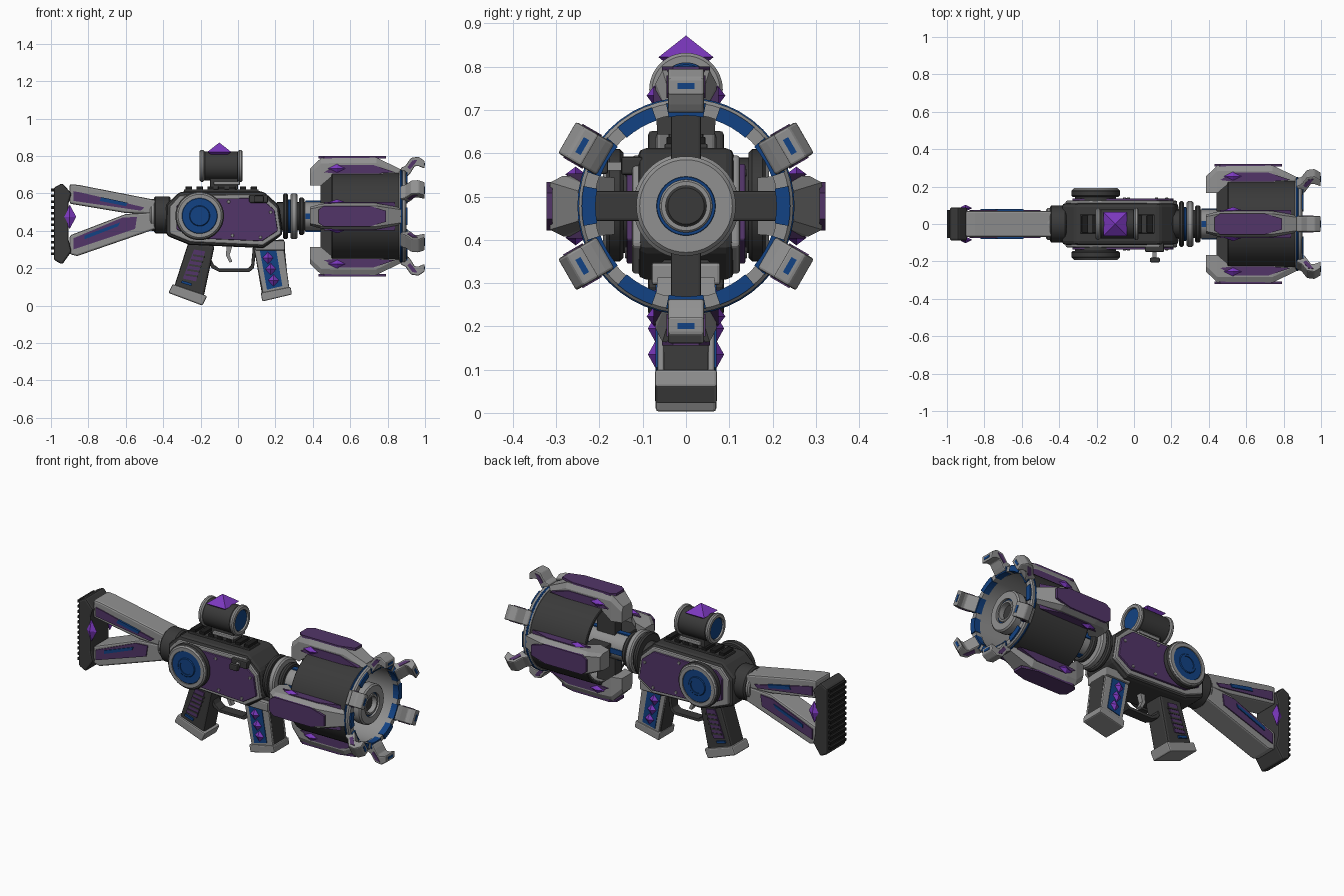
import bpy, bmesh, math

if "Cube" in bpy.data.objects:
    bpy.data.objects.remove(bpy.data.objects["Cube"])

CZ = 0.478  # height of the barrel axis

def mat(name, c):
    m = bpy.data.materials.new(name)
    m.diffuse_color = (*c, 1)
    m.use_nodes = True
    m.node_tree.nodes["Principled BSDF"].inputs["Base Color"].default_value = m.diffuse_color
    return m

DARK = mat("dark_metal", (0.042, 0.042, 0.042))
GREY = mat("grey_metal", (0.28, 0.28, 0.28))
PURPLE = mat("purple_panel", (0.085, 0.036, 0.14))
GEM = mat("bright_crystal", (0.2, 0.04, 0.52))
BLUE = mat("blue_glow", (0.006, 0.055, 0.23))
BLACK = mat("black_rubber", (0.012, 0.012, 0.012))

def finish(bm, name, m, bevel=0, smooth=None):
    bmesh.ops.remove_doubles(bm, verts=bm.verts, dist=1e-5)
    bmesh.ops.recalc_face_normals(bm, faces=bm.faces)
    me = bpy.data.meshes.new(name)
    bm.to_mesh(me)
    bm.free()
    me.materials.append(m)
    ob = bpy.data.objects.new(name, me)
    bpy.context.collection.objects.link(ob)
    if smooth:
        me.shade_smooth()
        me.set_sharp_from_angle(angle=math.radians(smooth))
    if bevel:
        b = ob.modifiers.new("bevel", 'BEVEL')
        b.width, b.segments, b.limit_method = bevel, 2, 'ANGLE'
        b.angle_limit = math.radians(40)
    return ob

def loft(name, rings, m, bevel=0):
    bm = bmesh.new()
    vs = [[bm.verts.new(p) for p in r] for r in rings]
    n = len(vs[0])
    for a, b in zip(vs, vs[1:]):
        for i in range(n):
            bm.faces.new((a[i], a[(i + 1) % n], b[(i + 1) % n], b[i]))
    bm.faces.new(vs[0])
    bm.faces.new(vs[-1])
    return finish(bm, name, m, bevel)

def prism(name, pts, a, b, m, axis='y', bevel=0):
    """Extrude a profile along an axis from a to b."""
    f = {'x': lambda p, d: (d, p[0], p[1]), 'y': lambda p, d: (p[0], d, p[1]),
         'z': lambda p, d: (p[0], p[1], d)}[axis]
    return loft(name, [[f(p, d) for p in pts] for d in (a, b)], m, bevel)

def box(name, x, y, z, m, bevel=0):
    return prism(name, [(x[0], z[0]), (x[1], z[0]), (x[1], z[1]), (x[0], z[1])], y[0], y[1], m, 'y', bevel)

def lathe(name, prof, m, c=(0, 0, CZ), axis='x', n=48):
    """Revolve a closed (distance, radius) profile."""
    bm = bmesh.new()
    rows = []
    for k in range(n):
        t = 2 * math.pi * k / n
        u, v = math.cos(t), math.sin(t)
        rows.append([bm.verts.new((d, r * u, r * v) if axis == 'x' else (r * u, d, r * v)) for d, r in prof])
    for k in range(n):
        a, b = rows[k], rows[(k + 1) % n]
        for i in range(len(prof)):
            j = (i + 1) % len(prof)
            if prof[i][1] or prof[j][1]:
                bm.faces.new((a[i], a[j], b[j], b[i]))
    ob = finish(bm, name, m, 0, 35)
    ob.location = c
    return ob

def tube(name, a, b, r0, r1, m, **k):
    c = min(0.008, abs(b - a) * 0.3, (r1 - r0) * 0.3)
    s = c if b > a else -c
    return lathe(name, [(a, r0), (a, r1 - c), (a + s, r1), (b - s, r1), (b, r1 - c), (b, r0)], m, **k)

def gem(name, c, r):
    bm = bmesh.new()
    for i in range(3):
        for s in (-1, 1):
            bm.verts.new([s * r[i] if j == i else 0 for j in range(3)])
    bmesh.ops.convex_hull(bm, input=bm.verts)
    ob = finish(bm, name, GEM)
    ob.location = c
    return ob

def around(ob, a):
    """Place a part built at the top of the barrel at angle a about its axis."""
    x, y, z = ob.location
    ob.location = (x, y * math.cos(a) - z * math.sin(a), CZ + y * math.sin(a) + z * math.cos(a))
    ob.rotation_euler.x = a

# Butt plate with ridges
prism("butt_plate", [(-.985, .63), (-.94, .655), (-.89, .60), (-.905, .55), (-.905, .35), (-.89, .29),
                     (-.94, .22), (-.985, .245)], -.088, .088, DARK, bevel=.01)
for i in range(12):
    z = .27 + i * .031
    box("butt_ridge", (-1, -.98), (-.075, .075), (z, z + .014), BLACK)

# Stock struts
prism("stock_upper_strut", [(-.90, .65), (-.85, .645), (-.44, .565), (-.44, .49), (-.60, .495), (-.90, .545)],
      -.07, .07, GREY, bevel=.01)
prism("stock_lower_strut", [(-.90, .275), (-.86, .265), (-.44, .41), (-.44, .50), (-.60, .49), (-.90, .375)],
      -.07, .07, GREY, bevel=.01)
tube("stock_collar", -.45, -.36, 0, .098, DARK, c=(0, 0, .485))
tube("stock_socket", -.47, -.44, 0, .085, GREY, c=(0, 0, .485))

# Parts on both flanks
for s in (-1, 1):
    def plate(name, pts, a, b, m, bevel=0):
        return prism(name, pts, s * a, s * b, m, 'y', bevel)
    plate("stock_upper_panel", [(-.88, .612), (-.84, .605), (-.5, .525), (-.52, .508), (-.88, .56)], .068, .076, PURPLE)
    plate("stock_upper_light", [(-.73, .58), (-.59, .55), (-.6, .532), (-.74, .56)], .07, .081, BLUE)
    plate("stock_lower_panel", [(-.88, .30), (-.55, .41), (-.54, .475), (-.62, .47), (-.88, .36)], .068, .076, PURPLE)
    plate("stock_lower_light", [(-.82, .355), (-.64, .425), (-.63, .445), (-.82, .375)], .07, .081, BLUE)
    gem("butt_crystal", (-.90, s * .085, .475), (.035, .018, .065))
    # receiver side
    plate("receiver_trim", [(-.365, .53), (-.31, .59), (.135, .595), (.212, .52), (.232, .385), (.133, .322),
                            (-.255, .34), (-.365, .385)], .095, .125, GREY, .008)
    plate("receiver_panel", [(-.29, .572), (.12, .575), (.195, .512), (.213, .40), (.128, .345), (-.24, .36),
                             (-.33, .41), (-.33, .53)], .12, .137, PURPLE, .004)
    for x, z in ((.175, .50), (-.03, .375), (.12, .365), (-.05, .555)):
        tube("screw", s * .135, s * .141, 0, .009, GREY, c=(x, 0, z), axis='y', n=10)
    # round side disc
    D = dict(c=(-.205, 0, .48), axis='y')
    tube("disc_hub", s * .10, s * .16, 0, .11, DARK, **D)
    tube("disc_rim", s * .145, s * .185, 0, .13, DARK, **D)
    tube("disc_ring", s * .17, s * .192, .095, .122, GREY, **D)
    tube("disc_lens", s * .17, s * .188, 0, .098, BLUE, **D)
    tube("disc_inner_ring", s * .18, s * .193, .04, .055, BLUE, **D)
    # grip side
    plate("grip_panel", [(-.235, .30), (-.175, .29), (-.225, .13), (-.295, .145)], .055, .066, PURPLE)
    for i in range(5):
        x, z = -.205 - i * .01, .275 - i * .026
        plate("grip_slot", [(x - .035, z), (x + .03, z - .01), (x + .028, z - .02), (x - .037, z - .01)], .06, .069, DARK)
    plate("grip_light", [(-.30, .135), (-.245, .118), (-.25, .105), (-.305, .122)], .055, .069, BLUE)
    # magazine side
    plate("magazine_frame", [(.085, .31), (.24, .345), (.275, .09), (.135, .055)], .05, .066, GREY, .006)
    plate("magazine_window", [(.117, .295), (.203, .305), (.237, .105), (.155, .085)], .06, .07, BLUE)
    for x, z in ((.16, .255), (.175, .195), (.19, .135)):
        gem("magazine_crystal", (x, s * .068, z), (.032, .02, .036))

# Receiver
prism("receiver_body", [(-.385, .54), (-.31, .61), (.135, .612), (.22, .535), (.24, .38), (.135, .308),
                        (-.26, .325), (-.385, .375)], -.112, .112, DARK, bevel=.02)
box("top_rail", (-.29, .11), (-.05, .05), (.60, .622), DARK, .004)
for i in range(7):
    x = -.28 + i * .058
    box("rail_tooth", (x, x + .034), (-.045, .045), (.615, .638), BLACK, .003)
box("charging_block", (.06, .16), (-.15, -.10), (.55, .592), DARK, .006)
box("charging_stem", (.1, .12), (-.19, -.12), (.56, .58), GREY)
box("charging_knob", (.085, .138), (-.205, -.18), (.552, .588), DARK, .006)

# Scope
S = dict(c=(0, 0, .747))
box("scope_mount", (-.15, .0), (-.04, .04), (.62, .69), DARK, .006)
box("scope_clamp", (-.13, .01), (-.055, .055), (.645, .665), GREY, .005)
tube("scope_body", -.185, .005, 0, .078, DARK, **S)
for a, b in ((-.205, -.18), (0, .025)):
    tube("scope_rim", a, b, .062, .085, GREY, **S)
tube("scope_lens", -.197, .017, 0, .066, BLUE, **S)
gem("scope_crystal", (-.1, 0, .822), (.09, .09, .05)).rotation_euler.z = math.pi / 4

# Grip, trigger and magazine
prism("grip", [(-.265, .34), (-.125, .32), (-.185, .04), (-.345, .09)], -.06, .06, DARK, bevel=.012)
prism("grip_base", [(-.372, .068), (-.19, 0), (-.165, .052), (-.35, .115)], -.07, .07, GREY, bevel=.008)
prism("trigger_guard", [(-.17, .25), (-.14, .2), (-.10, .18), (.06, .18), (.085, .20), (.1, .32), (.08, .32),
                        (.07, .215), (.05, .198), (-.1, .198), (-.13, .22), (-.15, .26)], -.03, .03, DARK, bevel=.004)
prism("trigger", [(-.06, .32), (-.03, .32), (-.045, .27), (-.03, .235), (-.045, .23), (-.065, .27)], -.015, .015, GREY)
prism("magazine", [(.08, .34), (.245, .355), (.272, .085), (.13, .05)], -.055, .055, DARK, bevel=.006)
box("magazine_well", (.09, .25), (-.08, .08), (.295, .348), GREY, .008)
prism("magazine_base", [(.13, .022), (.288, .06), (.282, .1), (.122, .068)], -.072, .072, GREY, bevel=.006)

# Neck and inner barrel
tube("neck_core", .2, .42, 0, .075, DARK)
tube("neck_ring_rear", .24, .268, 0, .122, DARK)
tube("neck_glow", .262, .285, 0, .09, BLUE)
tube("neck_ring_grey", .28, .318, 0, .122, GREY)
tube("neck_ring_front", .325, .355, 0, .1, DARK)
tube("inner_barrel", .35, .84, 0, .078, GREY)
tube("muzzle_collar", .76, .84, 0, .108, DARK)
tube("muzzle_ring", .82, .88, .068, .115, GREY)
tube("muzzle_glow", .82, .868, .06, .07, BLUE)
tube("muzzle_lip", .82, .876, .047, .061, GREY)
tube("muzzle_bore", .82, .85, 0, .05, DARK)

# Drum shell and front ring
tube("drum_shell", .5, .87, .222, .236, DARK)
tube("drum_lining", .502, .868, .216, .223, GREY)
tube("front_ring", .86, .9, .212, .248, GREY)
tube("front_ring_band", .866, .88, .23, .251, BLUE)
for k in range(12):
    arc = [math.radians(-11 + 5.5 * i) for i in range(5)]
    pts = [(.241 * math.sin(t), .241 * math.cos(t)) for t in arc] + [(.209 * math.sin(t), .209 * math.cos(t)) for t in arc[::-1]]
    around(prism("ring_light", pts, .87, .907, BLUE, 'x'), k * math.pi / 6)

# Four armoured fins
for k in range(4):
    a = k * math.pi / 2
    st = [(.385, .165, .255, .05), (.445, .165, .312, .066), (.51, .22, .314, .07), (.74, .222, .314, .07), (.872, .222, .25, .045)]
    rings = [[(x, -w, i), (x, -w, o - .03), (x, -w * .78, o), (x, w * .78, o), (x, w, o - .03), (x, w, i)] for x, i, o, w in st]
    around(loft("fin", rings, GREY, .005), a)
    around(prism("fin_top_panel", [(.43, -.035), (.46, -.056), (.70, -.056), (.79, -.03), (.79, .03), (.70, .056),
                                   (.46, .056), (.43, .035)], .308, .322, PURPLE, 'z'), a)
    around(box("fin_spoke", (.44, .56), (-.035, .035), (.06, .225), DARK, .006), a)
    around(box("barrel_light", (.36, .78), (-.015, .015), (.07, .083), BLUE), a)
    for s in (-1, 1):
        around(prism("fin_side_panel", [(.46, .235), (.53, .275), (.72, .275), (.84, .235), (.74, .228), (.52, .228)],
                     s * .05, s * .075, PURPLE), a)
        around(gem("fin_crystal", (.53, s * .073, .255), (.05, .018, .024)), a)

# Six muzzle claws
for k in range(6):
    a = k * math.pi / 3
    around(prism("claw", [(.87, .215), (.87, .258), (.895, .27), (.925, .312), (.965, .318), (.998, .296), (.998, .255),
                          (.965, .268), (.945, .268), (.925, .235), (.91, .215)], -.042, .042, GREY, bevel=.006), a)
    around(box("claw_light", (.99, 1.0), (-.02, .02), (.27, .284), BLUE), a)
    for s in (-1, 1):
        around(prism("claw_inlay", [(.905, .262), (.932, .298), (.96, .302), (.945, .28), (.92, .25)],
                     s * .038, s * .045, PURPLE), a)
